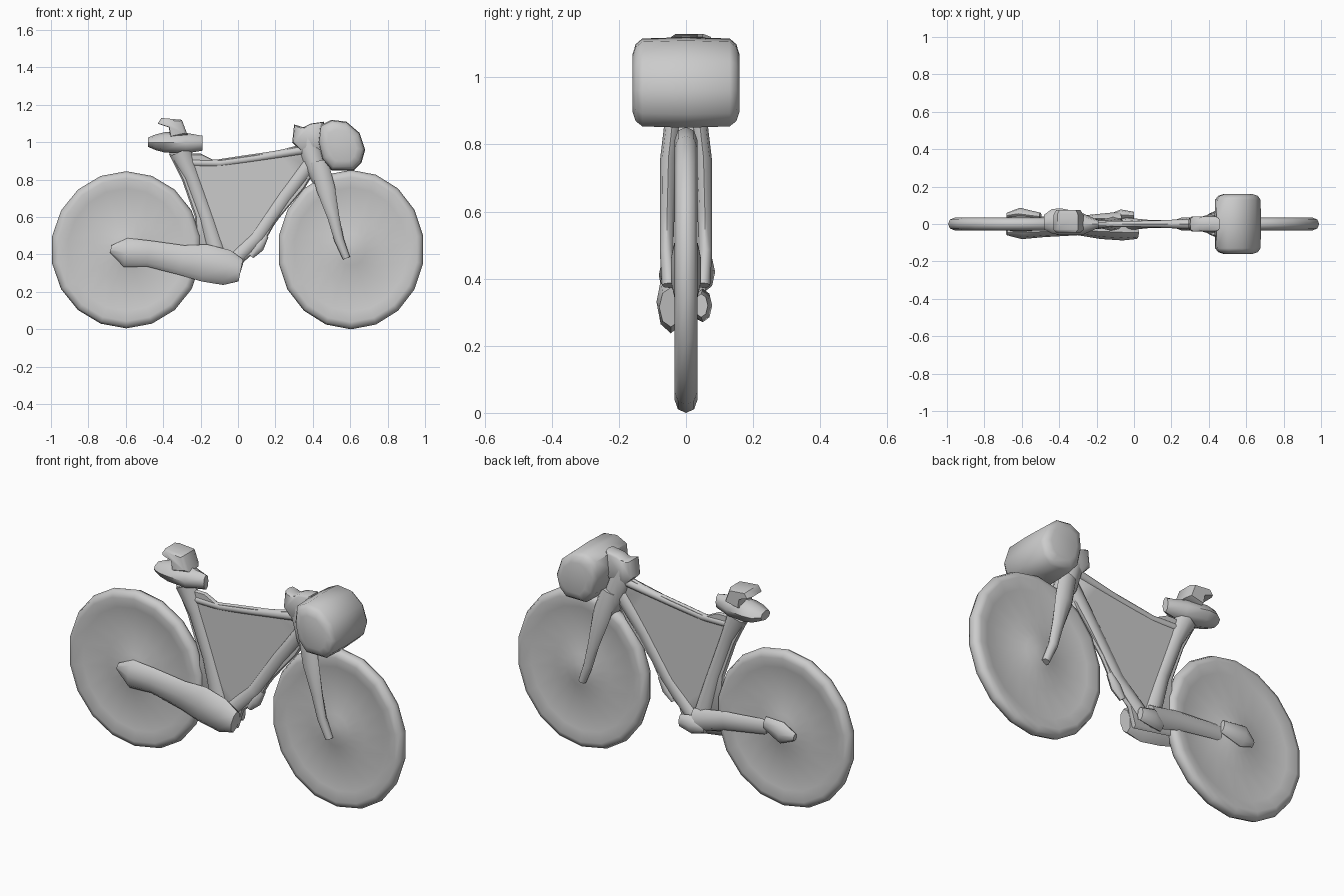
import bpy, bmesh, math
from mathutils import Vector


def skin(name, rings, angle=50):
    """Join equal rings of points with quads and cap both ends."""
    bm = bmesh.new()
    vs = [[bm.verts.new(p) for p in r] for r in rings]
    n = len(vs[0])
    for a, b in zip(vs, vs[1:]):
        for i in range(n):
            j = (i + 1) % n
            bm.faces.new((a[i], a[j], b[j], b[i]))
    bm.faces.new(vs[0])
    bm.faces.new(vs[-1])
    bmesh.ops.recalc_face_normals(bm, faces=bm.faces[:])
    me = bpy.data.meshes.new(name)
    bm.to_mesh(me)
    bm.free()
    ob = bpy.data.objects.new(name, me)
    bpy.context.collection.objects.link(ob)
    bpy.ops.object.select_all(action='DESELECT')
    ob.select_set(True)
    bpy.context.view_layer.objects.active = ob
    bpy.ops.object.shade_smooth_by_angle(angle=math.radians(angle))
    return ob


def slab(name, outline, layers, centre=None):
    """Stack a front-view outline along y; layers are (y, scale)."""
    n = len(outline)
    cx, cz = centre or (sum(p[0] for p in outline) / n, sum(p[1] for p in outline) / n)
    return skin(name, [[(cx + (x - cx) * s, y, cz + (z - cz) * s) for x, z in outline]
                       for y, s in layers])


def loft(name, stations, sides=8):
    """Tube through (x, y, z, in-plane radius, y radius) stations."""
    pts = [Vector(s[:3]) for s in stations]
    rings = []
    for i, s in enumerate(stations):
        t = pts[min(i + 1, len(pts) - 1)] - pts[max(i - 1, 0)]
        nrm = Vector((-t.z, 0, t.x)).normalized()
        rings.append([pts[i] + nrm * s[3] * math.cos(a) + Vector((0, s[4] * math.sin(a), 0))
                      for a in (2 * math.pi * k / sides for k in range(sides))])
    return skin(name, rings)


def both(layers):
    """Mirror layers about y = 0."""
    return [(-y, s) for y, s in layers] + [(0, 1)] + [(y, s) for y, s in reversed(layers)]


# Solid dished wheels with a rounded tyre
dish = [(.045, .08), (.034, .2), (.018, .42), (.02, .78), (.034, .91), (.024, .975)]
for name, cx, cz, rx, rz in (("rear_wheel", -.597, .425, .403, .42),
                             ("front_wheel", .604, .426, .392, .426)):
    ring = [(cx + rx * math.cos(a), cz + rz * math.sin(a))
            for a in (2 * math.pi * (k + .5) / 18 for k in range(18))]
    slab(name, ring, both(dish), (cx, cz))

# Filled frame panel
slab("frame_panel", [(-.37, .94), (-.30, .80), (-.23, .60), (-.22, .30), (0, .26), (.03, .36),
                     (.10, .42), (.15, .48), (.20, .57), (.25, .63), (.36, .76), (.42, .86),
                     (.38, 1.0), (.22, .957), (0, .925), (-.13, .905), (-.2, .94)],
     both([(.012, .97)]))

# Frame tubes
loft("seat_tube", [(-.31, 0, .95, .06, .04), (-.25, 0, .82, .04, .03), (-.17, 0, .6, .04, .025),
                   (-.1, 0, .36, .05, .04)])
loft("top_tube", [(-.25, 0, .89, .02, .02), (-.1, 0, .887, .02, .016), (.1, 0, .915, .02, .018),
                  (.36, 0, .96, .025, .03)])
loft("down_tube", [(-.05, 0, .34, .04, .035), (.1, 0, .49, .04, .02), (.25, 0, .71, .04, .022),
                   (.38, 0, .88, .04, .035)])
loft("head_tube", [(.36, 0, 1.08, .045, .035), (.38, 0, .98, .06, .045), (.42, 0, .86, .06, .055),
                   (.46, 0, .76, .04, .06)])

# Fork legs on either side of the front wheel
for side, name in ((-1, "fork_leg_right"), (1, "fork_leg_left")):
    loft(name, [(.43, side * .035, .9, .05, .025), (.47, side * .052, .75, .05, .026),
                (.51, side * .056, .6, .032, .022), (.54, side * .058, .48, .026, .02),
                (.58, side * .05, .38, .02, .022)])

# Chain cover with the rear hub and crank housing
loft("chain_cover", [(-.68, -.045, .43, .02, .015), (-.6, -.045, .41, .078, .036),
                     (-.48, -.04, .405, .07, .03), (-.3, -.035, .37, .08, .025),
                     (-.18, -.04, .355, .1, .04), (-.06, -.045, .33, .095, .043),
                     (.015, -.045, .315, .06, .035)])
loft("rear_hub", [(-.68, .045, .41, .02, .015), (-.61, .055, .42, .06, .032),
                  (-.5, .04, .44, .035, .02)])
loft("chain_stay", [(-.5, .025, .41, .04, .015), (-.25, .03, .38, .05, .018),
                    (-.08, .03, .34, .06, .035)])

# Crank and pedal stubs
loft("crank", [(-.14, .03, .31, .03, .02), (-.07, .05, .32, .05, .028), (.0, .045, .32, .035, .02)])
loft("pedal", [(.07, 0, .39, .015, .015), (.11, 0, .44, .03, .022), (.15, 0, .5, .015, .015)])

# Saddle body and raised rear lip
loft("saddle", [(-.48, .01, 1.0, .025, .04), (-.44, .015, 1.0, .042, .065),
                (-.39, .012, 1.0, .055, .072), (-.28, 0, .995, .055, .06),
                (-.19, 0, .995, .04, .02)])
slab("saddle_lip", [(-.43, 1.10), (-.41, 1.13), (-.3, 1.12), (-.27, 1.04), (-.36, 1.02),
                    (-.37, 1.08)], [(-.045, .8), (-.03, 1), (.05, 1), (.075, .8)])

# Handlebar stem and rounded front basket
slab("stem", [(.30, 1.095), (.35, 1.08), (.39, 1.10), (.46, 1.11), (.46, .96), (.34, .95),
              (.29, 1.0)], both([(.04, .75), (.03, .95)]))
slab("basket", [(.44, 1.09), (.50, 1.12), (.58, 1.11), (.65, 1.05), (.68, .96), (.66, .89),
                (.62, .85), (.50, .85), (.45, .91), (.43, 1.0)],
     both([(.16, .62), (.15, .85), (.13, .97)]), (.56, .98))
